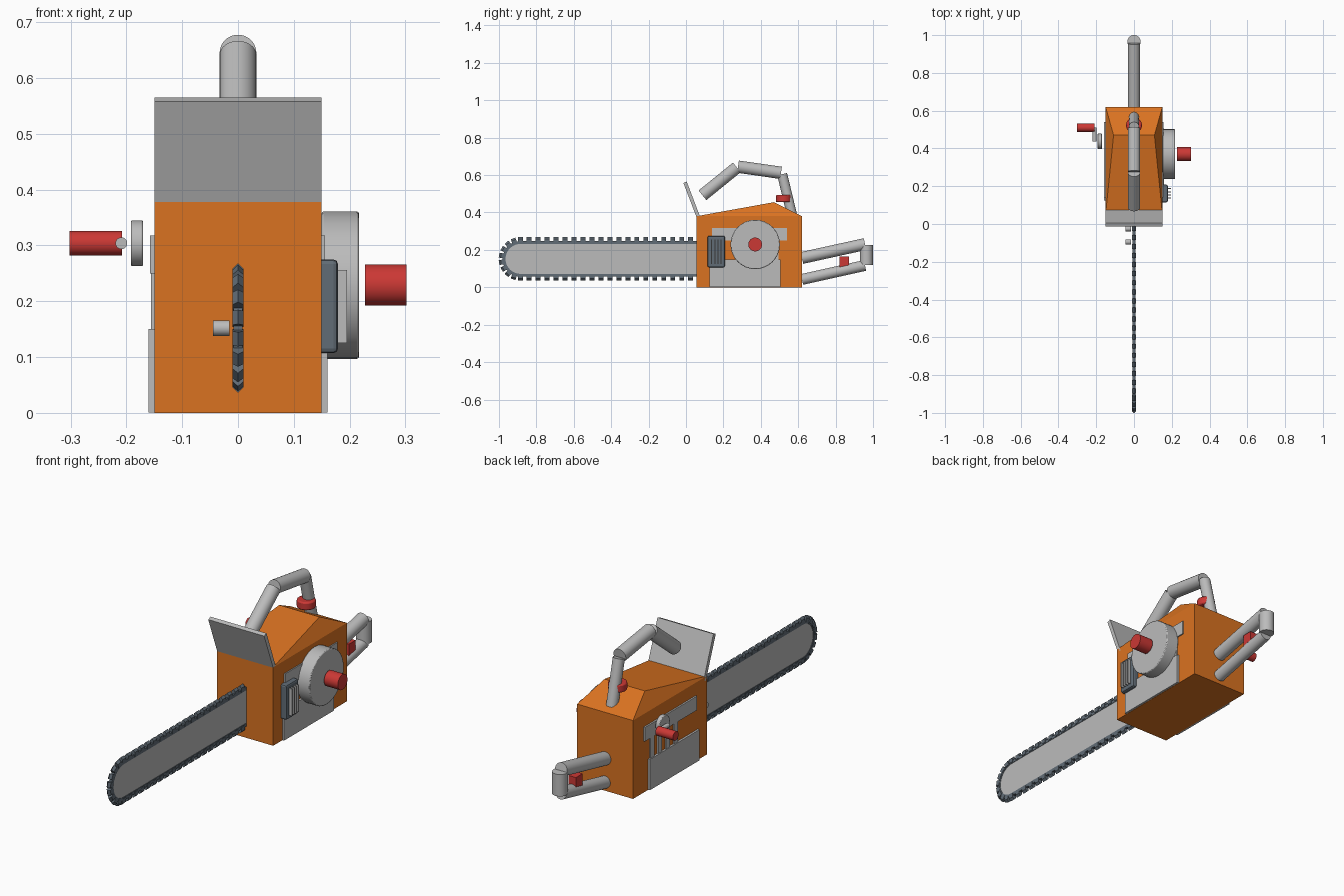
import bpy, bmesh, math
from mathutils import Vector

if "Cube" in bpy.data.objects:
    bpy.data.objects.remove(bpy.data.objects["Cube"])


def material(name, r, g, b):
    m = bpy.data.materials.new(name)
    m.diffuse_color = (r, g, b, 1)
    m.use_nodes = True
    m.node_tree.nodes["Principled BSDF"].inputs["Base Color"].default_value = m.diffuse_color
    return m


ORANGE = material("orange", 0.70, 0.17, 0.015)
GREY = material("light grey", 0.50, 0.50, 0.50)
STEEL = material("dark steel", 0.12, 0.15, 0.18)
RED = material("red", 0.60, 0.04, 0.035)


def finish(name, bm, mat, bevel=0, smooth=False):
    bmesh.ops.recalc_face_normals(bm, faces=bm.faces)
    me = bpy.data.meshes.new(name)
    bm.to_mesh(me)
    bm.free()
    me.materials.append(mat)
    ob = bpy.data.objects.new(name, me)
    bpy.context.collection.objects.link(ob)
    if bevel:
        mod = ob.modifiers.new("bevel", "BEVEL")
        mod.width, mod.segments = bevel, 2
        mod.limit_method = "ANGLE"
    if smooth:
        bpy.ops.object.select_all(action="DESELECT")
        ob.select_set(True)
        bpy.context.view_layer.objects.active = ob
        bpy.ops.object.shade_smooth_by_angle(angle=math.radians(35))
    return ob


def extrude(bm, pts, x0, x1):
    """Extrude a (y, z) outline along x."""
    face = bm.faces.new([bm.verts.new((x0, y, z)) for y, z in pts])
    res = bmesh.ops.extrude_face_region(bm, geom=[face])
    verts = [v for v in res["geom"] if isinstance(v, bmesh.types.BMVert)]
    bmesh.ops.translate(bm, verts=verts, vec=(x1 - x0, 0, 0))


def slab(name, pts, x0, x1, mat, bevel=0):
    bm = bmesh.new()
    extrude(bm, pts, x0, x1)
    return finish(name, bm, mat, bevel)


def box(name, x, y, z, mat, bevel=0):
    pts = [(y[0], z[0]), (y[1], z[0]), (y[1], z[1]), (y[0], z[1])]
    return slab(name, pts, x[0], x[1], mat, bevel)


def tube(name, a, b, r, mat, bevel=0):
    a, b = Vector(a), Vector(b)
    bm = bmesh.new()
    bmesh.ops.create_cone(bm, cap_ends=True, segments=32, radius1=r, radius2=r,
                          depth=(b - a).length)
    rot = (b - a).to_track_quat("Z", "Y").to_matrix().to_4x4()
    bm.transform(rot)
    bmesh.ops.translate(bm, verts=bm.verts, vec=(a + b) / 2)
    return finish(name, bm, mat, bevel, True)


# Engine body: sides pinch inward at the roof peak
bm = bmesh.new()
extrude(bm, [(0.055, 0), (0.62, 0), (0.62, 0.38), (0.055, 0.38)], -0.15, 0.15)
bm.faces.ensure_lookup_table()
top = [f for f in bm.faces if all(v.co.z > 0.3 for v in f.verts)]
bmesh.ops.delete(bm, geom=top, context="FACES_ONLY")
corner = {(v.co.x > 0, v.co.y > 0.3): v for v in bm.verts if v.co.z > 0.3}
peak = {s: bm.verts.new((0.108 if s else -0.108, 0.47, 0.455)) for s in (True, False)}
for end in (True, False):
    bm.faces.new([corner[False, end], corner[True, end], peak[True], peak[False]])
for s in (True, False):
    bm.faces.new([corner[s, False], corner[s, True], peak[s]])
finish("body", bm, ORANGE)

# Side panels run right through the body
box("lower_side_panel", (-0.16, 0.16), (0.125, 0.505), (0.001, 0.15), GREY)
box("upper_side_strip", (-0.158, 0.156), (0.14, 0.54), (0.25, 0.318), GREY)
for i in range(4):
    y = 0.285 + i * 0.06
    box("side_slat", (-0.156, 0.155), (y, y + 0.03), (0.15, 0.25), GREY)

# Hand guard
slab("hand_guard", [(0.062, 0.36), (0.08, 0.365), (0.004, 0.565), (-0.014, 0.558)],
     -0.15, 0.15, GREY)

# Guide bar and chain
CY, CZ = -0.885, 0.152


def half_loop(r, end):
    arc = [(CY - r * math.sin(t), CZ + r * math.cos(t))
           for t in (math.pi * k / 24 for k in range(25))]
    return [(end, CZ + r)] + arc + [(end, CZ - r)]


slab("guide_bar", half_loop(0.085, 0.07), -0.006, 0.006, GREY)
slab("chain_band", half_loop(0.095, 0.06) + half_loop(0.08, 0.06)[::-1],
     -0.008, 0.008, STEEL)

# Chain teeth: block with a ridge on top, placed along the loop
bm = bmesh.new()


def tooth(y, z, ang):
    n = Vector((0, -math.sin(ang), math.cos(ang)))
    t = Vector((0, math.cos(ang), math.sin(ang)))
    base = Vector((0, y, z))
    section = [(-0.010, 0.085), (0.010, 0.085), (0.010, 0.106), (0, 0.116), (-0.010, 0.106)]
    rings = []
    for s in (-0.013, 0.013):
        rings.append([bm.verts.new(base + n * h + t * s + Vector((x, 0, 0)))
                      for x, h in section])
    a, b = rings
    bm.faces.new(a)
    bm.faces.new(b[::-1])
    for i in range(5):
        j = (i + 1) % 5
        bm.faces.new([a[i], b[i], b[j], a[j]])


for i in range(19):
    y = CY + 0.046 + i * 0.048
    tooth(y, CZ, 0)
    tooth(y, CZ, math.pi)
for i in range(10):
    tooth(CY, CZ, math.pi * i / 9)
finish("chain_teeth", bm, STEEL)

# Bar bolts
for y in (-0.095, -0.025):
    tube("bar_bolt", (-0.045, y, 0.152), (-0.015, y, 0.152), 0.014, GREY)

# Muffler with cooling fins
box("muffler", (0.14, 0.179), (0.115, 0.208), (0.107, 0.275), STEEL, 0.008)
for i in range(4):
    y = 0.135 + i * 0.0165
    box("muffler_fin", (0.17, 0.195), (y, y + 0.005), (0.125, 0.256), GREY)

# Round side cover and its knob
tube("side_cover", (0.15, 0.37, 0.229), (0.217, 0.37, 0.229), 0.132, GREY, 0.004)
tube("side_knob", (0.228, 0.37, 0.229), (0.302, 0.37, 0.229), 0.037, RED)

# Crank on the other side
tube("crank_disc", (-0.192, 0.437, 0.304), (-0.17, 0.437, 0.304), 0.041, GREY, 0.003)
tube("crank_arm", (-0.209, 0.437, 0.304), (-0.209, 0.51, 0.304), 0.0105, GREY)
tube("crank_knob", (-0.302, 0.51, 0.304), (-0.208, 0.51, 0.304), 0.022, RED)

# Top handle
tube("top_handle_front", (0, 0.088, 0.492), (0, 0.272, 0.641), 0.033, GREY)
tube("top_handle_grip", (0, 0.278, 0.645), (0, 0.508, 0.612), 0.033, GREY)
tube("top_handle_rear", (0, 0.514, 0.605), (0, 0.566, 0.39), 0.027, GREY)
tube("handle_collar", (0, 0.523, 0.455), (0, 0.523, 0.494), 0.042, RED, 0.006)

# Rear handle and trigger
tube("rear_handle_upper", (0, 0.62, 0.157), (0, 0.957, 0.231), 0.032, GREY)
tube("rear_handle_lower", (0, 0.62, 0.042), (0, 0.957, 0.117), 0.029, GREY)
tube("rear_handle_end", (0, 0.965, 0.12), (0, 0.965, 0.226), 0.035, GREY)
box("trigger", (-0.02, 0.02), (0.82, 0.872), (0.09, 0.165), RED)
